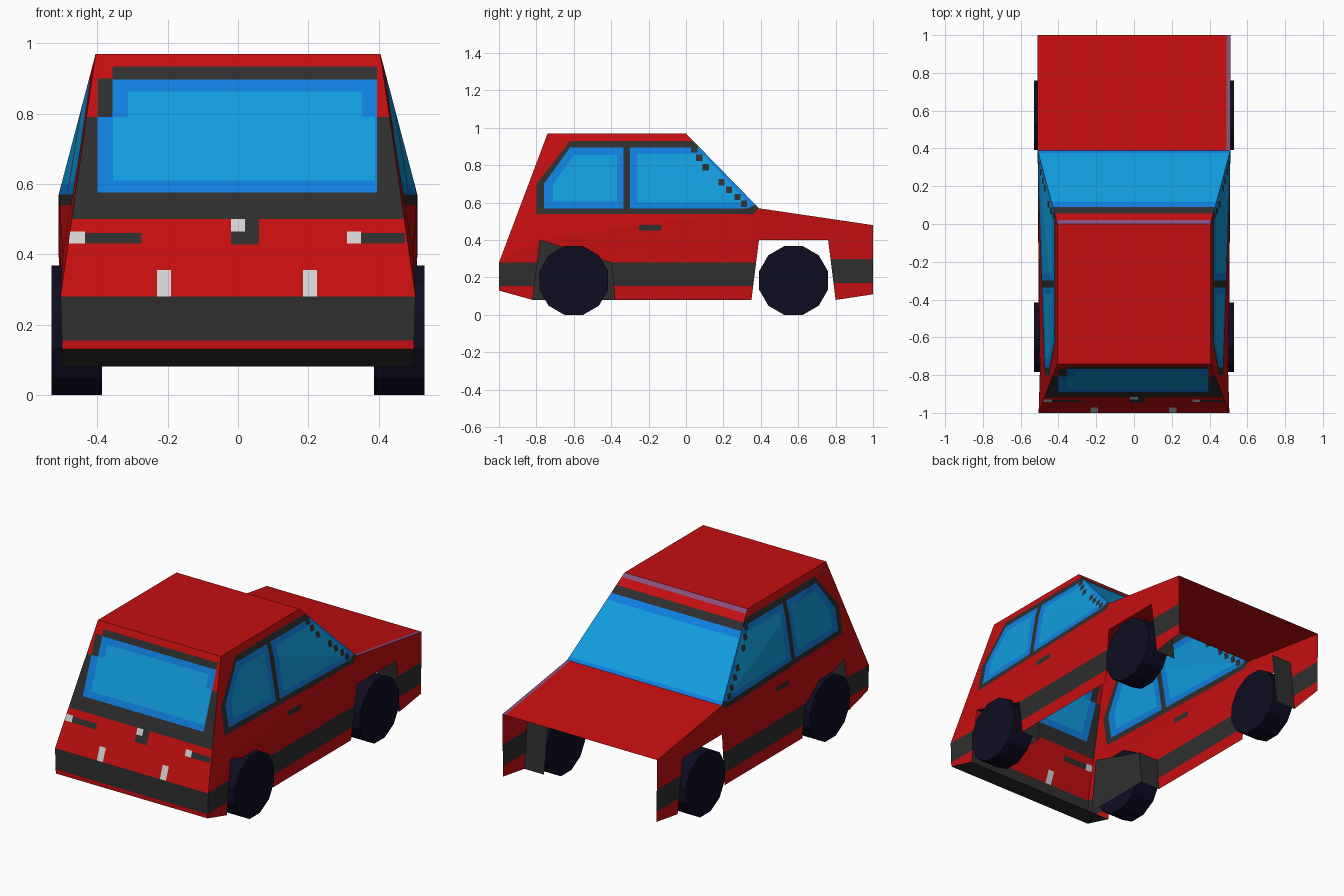
import bpy, bmesh, math
from mathutils import Vector

if "Cube" in bpy.data.objects:
    bpy.data.objects.remove(bpy.data.objects["Cube"])

COLORS = {
    "red": (0.56, 0.0045, 0.005), "dark_grey": (0.028, 0.028, 0.028),
    "blue": (0.005, 0.215, 0.74), "light_blue": (0.006, 0.34, 0.74),
    "tyre_navy": (0.004, 0.004, 0.016), "lamp_white": (0.65, 0.65, 0.65),
    "mauve": (0.25, 0.08, 0.21),
}
MATS = {}
for name, rgb in COLORS.items():
    MATS[name] = bpy.data.materials.new(name)
    MATS[name].diffuse_color = (*rgb, 1)
SLOT = {n: i for i, n in enumerate(COLORS)}


def add_object(name, mesh, mats):
    ob = bpy.data.objects.new(name, mesh)
    bpy.context.collection.objects.link(ob)
    for m in mats:
        mesh.materials.append(MATS[m])
    return ob


# ---- body shell: side outline points as (x, y, z), mirrored in x
P = {
    "tail_low": (.50, -1, .13), "tail_mid": (.505, -1, .28),
    "rear_a": (.50, -.82, .08), "rear_b": (.498, -.78, .40),
    "rear_c": (.505, -.40, .28), "rear_d": (.50, -.38, .08),
    "front_a": (.50, .35, .08), "front_b": (.51, .39, .40),
    "front_c": (.51, .76, .40), "front_d": (.505, .80, .08),
    "nose_low": (.505, 1, .11), "nose_top": (.51, 1, .48),
    "belt": (.51, .39, .57), "roof_f": (.405, 0, .97), "roof_r": (.405, -.74, .97),
}
SIDE = ["tail_low rear_a rear_b tail_mid", "tail_mid rear_b roof_r",
        "rear_b belt roof_r", "roof_r belt roof_f", "rear_b rear_c belt",
        "rear_c rear_d front_a front_b", "rear_c front_b belt",
        "front_b front_c nose_top belt", "front_c front_d nose_low nose_top"]
CROSS = ["rear_a", "tail_low", "tail_mid", "roof_r", "roof_f", "belt", "nose_top"]

bm = bmesh.new()
V = {(n, s): bm.verts.new((s * x, y, z)) for n, (x, y, z) in P.items() for s in (1, -1)}
for s in (1, -1):
    for names in SIDE:
        ring = [V[n, s] for n in names.split()]
        bm.faces.new(ring if s > 0 else ring[::-1])
# panels across the car: tail, hatch, roof, windscreen, bonnet
for a, b in zip(CROSS, CROSS[1:]):
    bm.faces.new([V[a, -1], V[a, 1], V[b, 1], V[b, -1]])
bmesh.ops.recalc_face_normals(bm, faces=bm.faces[:])


def paint(where, axes, pts, color):
    """Cut a convex 2D outline into the chosen faces and colour the inside."""
    bm.normal_update()
    faces = [f for f in bm.faces if where(f)]
    i, j = axes
    ring = list(zip(pts, pts[1:] + pts[:1]))
    sign = 1 if sum(p[0] * q[1] - q[0] * p[1] for p, q in ring) > 0 else -1
    for p, q in ring:
        co, no = Vector((0, 0, 0)), Vector((0, 0, 0))
        co[i], co[j] = p
        no[i], no[j] = sign * (q[1] - p[1]), -sign * (q[0] - p[0])
        no.normalize()
        geom = list({e for f in faces for e in [*f.verts, *f.edges]}) + faces
        if not faces:
            return
        res = bmesh.ops.bisect_plane(bm, geom=geom, dist=1e-5, plane_co=co, plane_no=no)
        faces = [f for f in res["geom"] if isinstance(f, bmesh.types.BMFace)
                 and (f.calc_center_median() - co).dot(no) < 0]
    for f in faces:
        f.material_index = SLOT[color]


def rect(a0, a1, b0, b1):
    return [(a0, b0), (a1, b0), (a1, b1), (a0, b1)]


def side(f):
    return abs(f.normal.x) > .7


def tail(f):
    return abs(f.normal.y) > .6 and f.calc_center_median().y < -.5


def screen(f):
    return abs(f.normal.y) > .6 and f.calc_center_median().y > -.1


def bonnet(f):
    return abs(f.normal.z) > .9 and f.calc_center_median().y > .38


def under_tail(f):
    return abs(f.normal.z) > .9 and f.calc_center_median().z < .2


# side stripes, windows, pillar and handle
YZ, XZ, XY = (1, 2), (0, 2), (0, 1)
paint(side, YZ, rect(-1.1, .55, .155, .28), "dark_grey")
paint(side, YZ, rect(.55, 1.1, .17, .30), "dark_grey")
paint(side, YZ, [(-.80, .54), (.36, .54), (.39, .57), (.04, .93), (-.62, .93), (-.80, .70)], "dark_grey")
paint(side, YZ, [(-.76, .57), (.33, .57), (.37, .59), (.073, .895), (-.62, .895), (-.76, .70)], "blue")
paint(side, YZ, [(-.71, .605), (-.37, .605), (-.37, .855), (-.60, .855), (-.71, .70)], "light_blue")
paint(side, YZ, [(-.26, .60), (.33, .60), (.09, .86), (-.26, .86)], "light_blue")
paint(side, YZ, rect(-.335, -.30, .56, .90), "dark_grey")
for y, z in [(.045, .885), (.07, .84), (.105, .79), (.19, .71), (.23, .67), (.275, .63), (.31, .595)]:
    paint(side, YZ, rect(y - .017, y + .017, z - .017, z + .017), "dark_grey")
paint(side, YZ, rect(-.25, -.13, .45, .48), "dark_grey")

# hatch window, bumper, lamps and trim
HATCH = [
    (-.6, .6, .155, .28, "dark_grey"), (-.6, .6, .50, .79, "dark_grey"),
    (-.40, -.357, .79, .90, "dark_grey"), (-.357, .395, .897, .934, "dark_grey"),
    (-.40, .395, .575, .79, "blue"), (-.357, .395, .79, .897, "blue"),
    (-.355, .39, .61, .79, "light_blue"), (-.313, .353, .79, .863, "light_blue"),
    (-.435, -.275, .43, .46, "dark_grey"), (.35, .475, .43, .46, "dark_grey"),
    (-.02, .06, .427, .50, "dark_grey"), (-.02, .02, .465, .50, "lamp_white"),
    (-.48, -.435, .43, .465, "lamp_white"), (.31, .35, .43, .465, "lamp_white"),
    (-.23, -.19, .28, .355, "lamp_white"), (.185, .225, .28, .355, "lamp_white"),
]
for x0, x1, z0, z1, color in HATCH:
    paint(tail, XZ, rect(x0, x1, z0, z1), color)
paint(under_tail, XY, rect(-.6, .6, -1.1, 0), "dark_grey")

# windscreen bands and bonnet edge line
for y0, y1, color in [(-.01, .02, "mauve"), (.055, .09, "dark_grey"), (.09, .12, "blue"),
                      (.12, .375, "light_blue"), (.375, .40, "blue")]:
    paint(screen, XY, rect(-.6, .6, y0, y1), color)
paint(bonnet, XY, rect(.49, .6, .3, 1.1), "mauve")

body = bpy.data.meshes.new("car_body")
bm.to_mesh(body)
bm.free()
add_object("car_body", body, COLORS)

# ---- wheel wells and flaps
INNER = .375


def sheet(name, verts, faces):
    me = bpy.data.meshes.new(name)
    me.from_pydata(verts, [], faces)
    add_object(name, me, ["dark_grey"])


for s, label in ((1, "right"), (-1, "left")):
    arch = [P[n] for n in ("rear_a", "rear_b", "rear_c", "rear_d")]
    verts = [(s * INNER, y, z) for _, y, z in arch] + [(s * x, y, z) for x, y, z in arch]
    sheet(f"rear_wheel_well_{label}", verts, [(0, 1, 2, 3), (1, 2, 6, 5), (2, 3, 7, 6)])
    (x0, y0, z0), (x1, y1, z1) = P["front_c"], P["front_d"]
    sheet(f"front_wheel_flap_{label}", [(s * x0, y0, z0), (s * x1, y1, z1),
          (s * INNER, y1, z1), (s * INNER, y0, z0)], [(0, 1, 2, 3)])

# ---- twelve-sided wheels standing on a flat
R = .184 / math.cos(math.pi / 12)
for s, side_name in ((1, "right"), (-1, "left")):
    for y, end in ((-.60, "rear"), (.575, "front")):
        wb = bmesh.new()
        bmesh.ops.create_cone(wb, cap_ends=True, segments=12, radius1=R, radius2=R, depth=.143)
        for v in wb.verts:
            a = math.atan2(v.co.y, v.co.x)
            a = (math.floor(a / (math.pi / 6) + .25) + .5) * math.pi / 6
            v.co = (s * .4585 + v.co.z, y + R * math.cos(a), .184 + R * math.sin(a))
        bmesh.ops.recalc_face_normals(wb, faces=wb.faces[:])
        me = bpy.data.meshes.new(f"{end}_wheel_{side_name}")
        wb.to_mesh(me)
        wb.free()
        add_object(f"{end}_wheel_{side_name}", me, ["tyre_navy"])

for m in bpy.data.materials:
    if m.users and not m.is_grease_pencil:
        m.use_nodes = True
        m.node_tree.nodes["Principled BSDF"].inputs["Base Color"].default_value = m.diffuse_color
